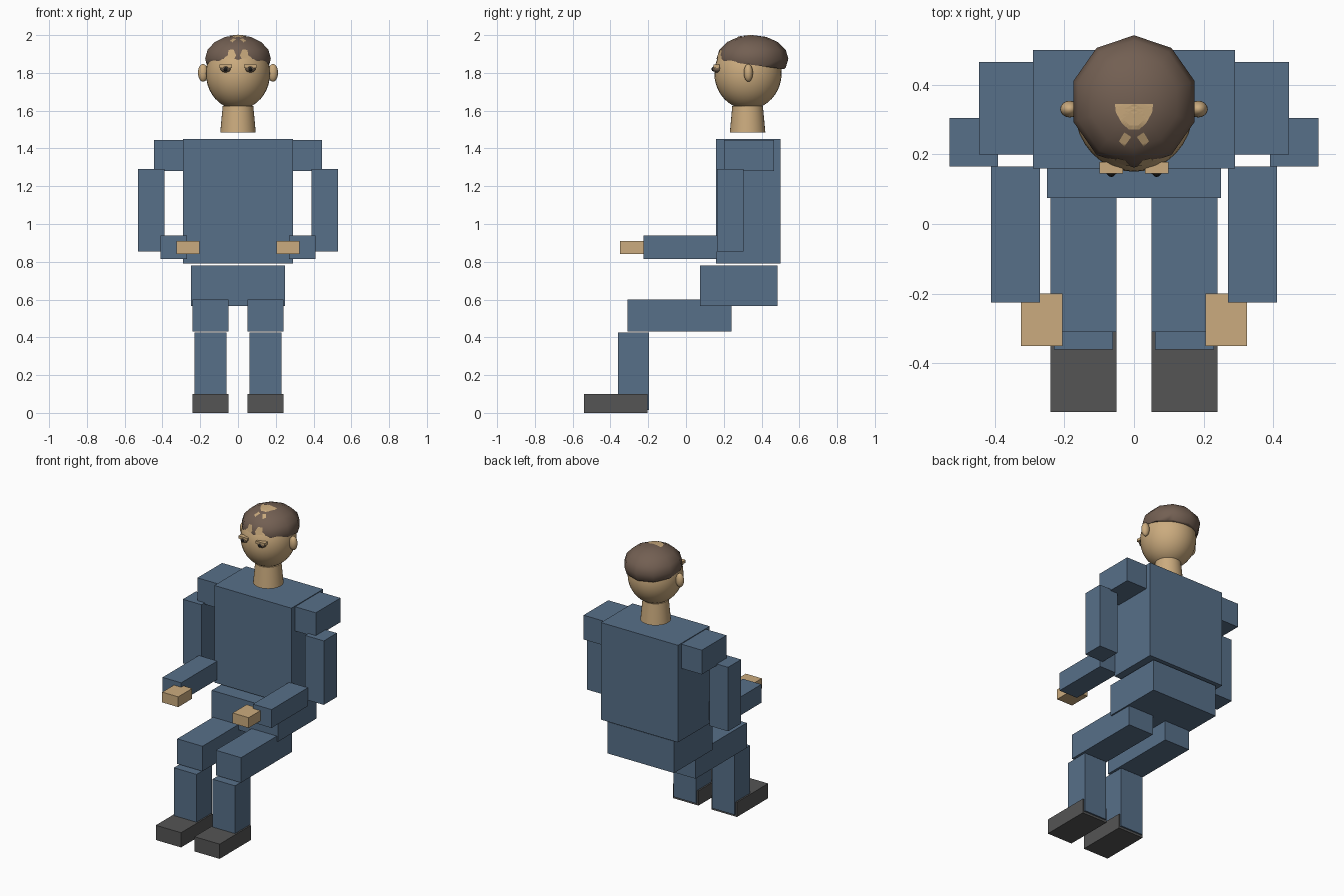
import bpy, bmesh, math
from mathutils import Matrix, Vector
from mathutils.bvhtree import BVHTree

cube = bpy.data.objects.get("Cube")
if cube:
    bpy.data.objects.remove(cube, do_unlink=True)


def material(name, rgb):
    mat = bpy.data.materials.new(name)
    mat.use_nodes = True
    mat.diffuse_color = (*rgb, 1)
    mat.node_tree.nodes["Principled BSDF"].inputs["Base Color"].default_value = (*rgb, 1)
    return mat


cloth = material("blue_cloth", (0.095, 0.16, 0.25))
skin = material("skin", (0.6, 0.41, 0.21))
shoe = material("dark_shoe", (0.09, 0.09, 0.09))
hair_brown = material("brown_hair", (0.17, 0.115, 0.085))
eye_brown = material("brown_eye", (0.2, 0.14, 0.09))
black = material("black", (0.01, 0.01, 0.01))


def finish(bm, name, mat, smooth=False):
    mesh = bpy.data.meshes.new(name)
    bmesh.ops.recalc_face_normals(bm, faces=bm.faces)
    bm.to_mesh(mesh)
    bm.free()
    mesh.materials.append(mat)
    if smooth:
        mesh.shade_smooth()
        mesh.set_sharp_from_angle(angle=math.radians(60))
    obj = bpy.data.objects.new(name, mesh)
    bpy.context.collection.objects.link(obj)
    return obj


def box(name, mat, x, y, z):
    """Box given by its (low, high) range on each axis."""
    bm = bmesh.new()
    centre = [sum(r) / 2 for r in (x, y, z)]
    size = [r[1] - r[0] for r in (x, y, z)]
    bmesh.ops.create_cube(bm, size=1, matrix=Matrix.LocRotScale(Vector(centre), None, Vector(size)))
    return finish(bm, name, mat)


def ball_mesh(centre, radii, segments, rings):
    bm = bmesh.new()
    bmesh.ops.create_uvsphere(bm, u_segments=segments, v_segments=rings, radius=1,
                              matrix=Matrix.LocRotScale(Vector(centre), None, Vector(radii)))
    return bm


def ball(name, mat, centre, radii, segments=32, rings=20):
    return finish(ball_mesh(centre, radii, segments, rings), name, mat, True)


# Body
box("torso", cloth, (-0.29, 0.29), (0.16, 0.50), (0.79, 1.45))
box("pelvis", cloth, (-0.25, 0.25), (0.075, 0.485), (0.565, 0.78))

# Limbs, listed for the left side and repeated on the right
limbs = [
    ("shoulder", cloth, (0.285, 0.445), (0.20, 0.465), (1.28, 1.445)),
    ("upper_arm", cloth, (0.39, 0.53), (0.165, 0.305), (0.855, 1.29)),
    ("forearm", cloth, (0.27, 0.41), (-0.225, 0.165), (0.815, 0.94)),
    ("hand", skin, (0.205, 0.325), (-0.35, -0.20), (0.84, 0.91)),
    ("thigh", cloth, (0.05, 0.24), (-0.31, 0.24), (0.43, 0.60)),
    ("shin", cloth, (0.06, 0.23), (-0.36, -0.195), (0.015, 0.425)),
    ("foot", shoe, (0.05, 0.24), (-0.54, -0.205), (0, 0.10)),
]
for name, mat, x, y, z in limbs:
    box("left_" + name, mat, x, y, z)
    box("right_" + name, mat, (-x[1], -x[0]), y, z)

# Neck and head
bm = bmesh.new()
bmesh.ops.create_cone(bm, cap_ends=True, segments=32, radius1=0.094, radius2=0.081, depth=0.14,
                      matrix=Matrix.Translation((0, 0.326, 1.555)))
finish(bm, "neck", skin, True)
ball("head", skin, (0, 0.328, 1.797), (0.17, 0.178, 0.19))

# Ears, eyelids and eyes
for side, s in (("left", 1), ("right", -1)):
    ball(side + "_ear", skin, (s * 0.185, 0.33, 1.80), (0.027, 0.024, 0.047), 16, 12)
    box(side + "_eyelid", skin, sorted((s * 0.031, s * 0.099)), (0.145, 0.178), (1.826, 1.844))
    ball(side + "_eye", eye_brown, (s * 0.065, 0.166, 1.822), (0.028, 0.026, 0.02), 16, 12)
    ball(side + "_pupil", black, (s * 0.065, 0.147, 1.82), (0.012, 0.012, 0.012), 12, 8)

# Faceted hair cap with a sloping lower edge
bm = ball_mesh((0, 0.352, 1.875), (0.183, 0.19, 0.125), 10, 8)
bmesh.ops.bisect_plane(bm, geom=bm.verts[:] + bm.edges[:] + bm.faces[:], clear_inner=True,
                       plane_co=(0, 0.16, 1.868), plane_no=(0, 0.135, 1))
bmesh.ops.holes_fill(bm, edges=[e for e in bm.edges if e.is_boundary], sides=0)
hair_surface = BVHTree.FromBMesh(bm)
finish(bm, "hair", hair_brown, True)


def hair_gap(name, outline, direction):
    """Thin skin patch laid on the hair along a direction."""
    d = Vector(direction)
    bm = bmesh.new()
    bm.faces.new([bm.verts.new(p) for p in outline])
    bmesh.ops.poke(bm, faces=bm.faces[:])
    bmesh.ops.subdivide_edges(bm, edges=bm.edges[:], cuts=3, use_grid_fill=True)
    bmesh.ops.triangulate(bm, faces=bm.faces[:])
    for v in bm.verts:
        hit = hair_surface.ray_cast(v.co - d * 3, d)[0]
        if hit:
            v.co = hit - d * 0.003
    finish(bm, name, skin)


# Bare patches on the crown and forehead
crown = [(0.055, 0.345), (0.052, 0.32), (0.035, 0.29), (0.016, 0.272)]
crown += [(-x, y) for x, y in reversed(crown)]
hair_gap("crown_gap", [(x, y, 1.98) for x, y in crown], (0, 0, -1))
fleck = [(0.008, 0.25), (0.028, 0.263), (0.043, 0.238), (0.028, 0.222)]
fringe = [(0.068, 1.875), (0.055, 1.888), (0.05, 1.922), (0.024, 1.924), (0.01, 1.893), (0.02, 1.875)]
for side, s in (("left", 1), ("right", -1)):
    hair_gap(side + "_crown_fleck", [(s * x, y, 1.97) for x, y in fleck], (0, 0, -1))
    hair_gap(side + "_forehead_gap", [(s * x, 0.17, z) for x, z in fringe], (0, 1, 0))
